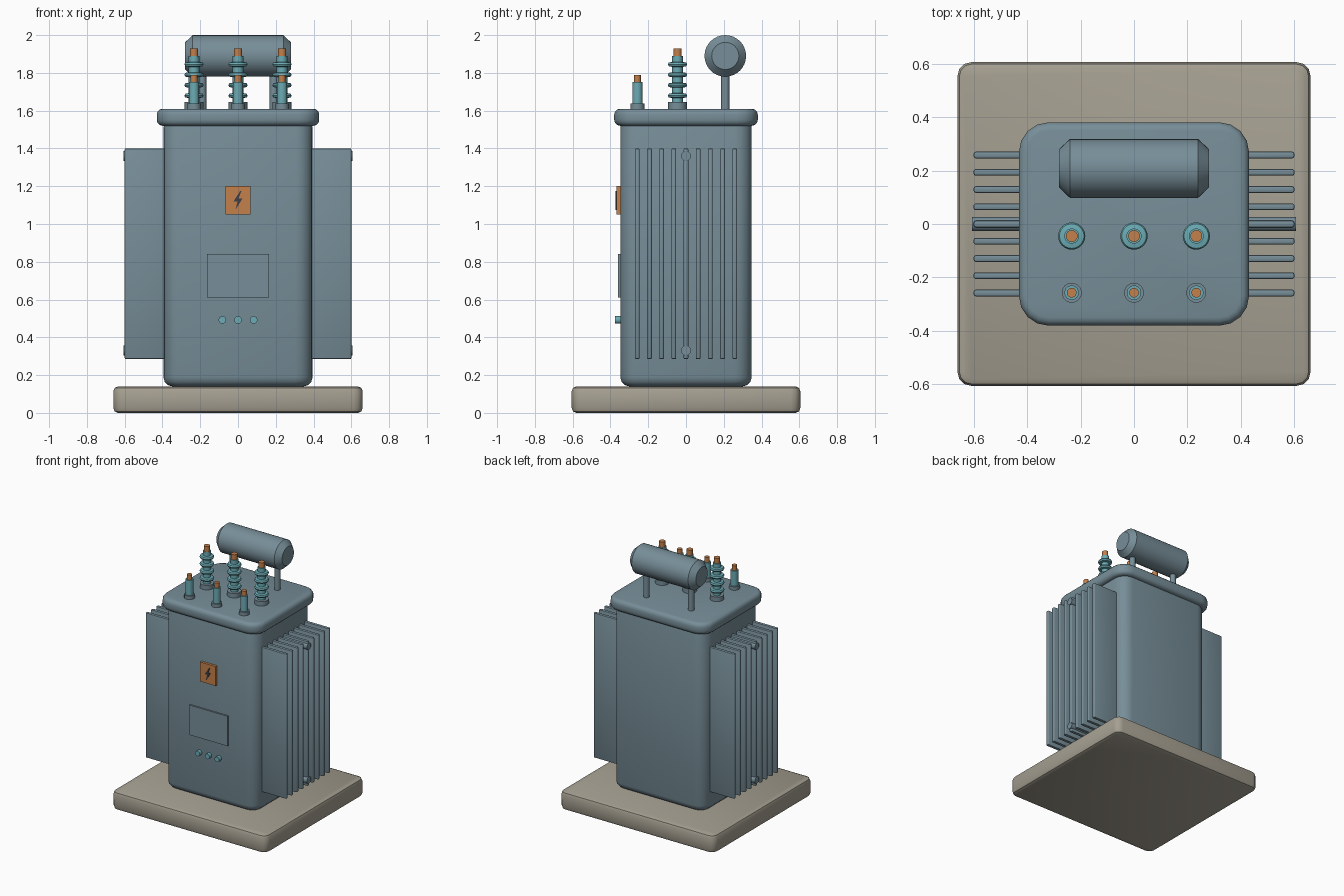
import bpy, bmesh, math
from mathutils import Matrix, Vector

if "Cube" in bpy.data.objects:
    bpy.data.objects.remove(bpy.data.objects["Cube"], do_unlink=True)


def material(name, rgb):
    m = bpy.data.materials.new(name)
    m.use_nodes = True
    m.diffuse_color = (*rgb, 1)
    m.node_tree.nodes["Principled BSDF"].inputs["Base Color"].default_value = (*rgb, 1)
    return m


STEEL = material("blue grey steel", (0.185, 0.27, 0.315))
CONCRETE = material("concrete", (0.38, 0.35, 0.285))
GLAZE = material("teal glaze", (0.15, 0.41, 0.46))
COPPER = material("copper orange", (0.55, 0.215, 0.07))
DARK = material("dark mark", (0.05, 0.05, 0.06))


def finish(name, bm, mat):
    bmesh.ops.recalc_face_normals(bm, faces=bm.faces)
    me = bpy.data.meshes.new(name)
    bm.to_mesh(me)
    bm.free()
    me.materials.append(mat)
    ob = bpy.data.objects.new(name, me)
    bpy.context.collection.objects.link(ob)
    bpy.ops.object.select_all(action='DESELECT')
    ob.select_set(True)
    bpy.context.view_layer.objects.active = ob
    bpy.ops.object.shade_smooth_by_angle(angle=math.radians(35))
    return ob


def box(name, mat, lo, hi, corner=0, edge=0, segs=3):
    """Box with rounded upright corners, then rounded top and bottom rims."""
    lo, hi = Vector(lo), Vector(hi)
    bm = bmesh.new()
    bmesh.ops.create_cube(bm, size=1)
    bmesh.ops.scale(bm, vec=hi - lo, verts=bm.verts)
    bmesh.ops.translate(bm, vec=(lo + hi) / 2, verts=bm.verts)
    if corner:
        up = [e for e in bm.edges if abs(e.verts[0].co.z - e.verts[1].co.z) > 1e-4]
        bmesh.ops.bevel(bm, geom=up, offset=corner, segments=segs + 1,
                        profile=0.5, affect='EDGES')
    if edge:
        rim = [e for e in bm.edges if abs(e.verts[0].co.z - e.verts[1].co.z) < 1e-4]
        bmesh.ops.bevel(bm, geom=rim, offset=edge, segments=segs,
                        profile=0.5, affect='EDGES')
    return finish(name, bm, mat)


def turned(name, mat, profile, origin, axis='Z', sides=24):
    """Closed solid turned from (radius, height) pairs along an axis."""
    bm = bmesh.new()
    rings = []
    for r, h in profile:
        rings.append([bm.verts.new((r * math.cos(2 * math.pi * i / sides),
                                    r * math.sin(2 * math.pi * i / sides), h))
                      for i in range(sides)])
    for a, b in zip(rings, rings[1:]):
        for i in range(sides):
            j = (i + 1) % sides
            bm.faces.new((a[i], a[j], b[j], b[i]))
    bm.faces.new(rings[0])
    bm.faces.new(rings[-1])
    if axis != 'Z':
        rot = Matrix.Rotation(math.pi / 2, 4, 'Y' if axis == 'X' else 'X')
        bmesh.ops.transform(bm, matrix=rot, verts=bm.verts)
    bmesh.ops.translate(bm, vec=origin, verts=bm.verts)
    return finish(name, bm, mat)


def rod(name, mat, r, length, origin, axis='Z'):
    return turned(name, mat, [(r, 0), (r, length)], origin, axis)


# Plinth, tank and lid
box("plinth", CONCRETE, (-.66, -.605, 0), (.66, .605, .14), .05, .025, 2)
box("tank", STEEL, (-.395, -.348, .14), (.395, .348, 1.56), .09, .05)
box("lid", STEEL, (-.43, -.38, 1.52), (.43, .38, 1.61), .11, .03)

# Cooling fins and header pipes on both sides
for side, label in ((1, "left"), (-1, "right")):
    for i in range(9):
        y = (i - 4) * .0645
        xs = sorted((side * .37, side * .6))
        box(f"{label}_fin_{i + 1}", STEEL, (xs[0], y - .0125, .285),
            (xs[1], y + .0125, 1.4), .009, .006, 2)
    for z, level in ((.33, "lower"), (1.36, "upper")):
        rod(f"{label}_{level}_header", STEEL, .026, .235,
            (.37 if side > 0 else -.605, 0, z), 'X')

# Oil drum on two posts
turned("oil_drum", STEEL, [(.072, -.28), (.11, -.24), (.11, .24), (.072, .28)],
       (0, .208, 1.89), 'X', 32)
for side, label in ((1, "left"), (-1, "right")):
    rod(f"{label}_drum_post", STEEL, .022, .22, (side * .19, .208, 1.6))

# Bushings
tall = [(.028, 0)]
for k in range(4):
    z = .04 + k * .055
    tall += [(.028, z - .013), (.046, z - .01), (.051, z),
             (.046, z + .01), (.028, z + .013)]
tall.append((.028, .25))
for x, label in ((-.233, "right"), (0, "middle"), (.233, "left")):
    rod(f"{label}_tall_bushing_base", STEEL, .05, .04, (x, -.045, 1.605))
    turned(f"{label}_tall_insulator", GLAZE, tall, (x, -.045, 1.64))
    rod(f"{label}_tall_terminal", COPPER, .022, .045, (x, -.045, 1.885))
    rod(f"{label}_short_bushing_base", STEEL, .037, .032, (x, -.257, 1.605))
    rod(f"{label}_short_insulator", GLAZE, .027, .118, (x, -.257, 1.635))
    rod(f"{label}_short_terminal", COPPER, .018, .04, (x, -.257, 1.75))

# Front panel, buttons and warning sign
box("control_panel", STEEL, (-.163, -.36, .61), (.163, -.34, .84))
for x, label in ((-.083, "right"), (0, "middle"), (.083, "left")):
    rod(f"{label}_button", GLAZE, .02, .035, (x, -.34, .492), 'Y')
box("warning_sign", COPPER, (-.066, -.367, 1.05), (.066, -.34, 1.2))
bolt = [(.012, .05), (-.024, -.006), (-.003, -.006), (-.014, -.05),
        (.024, .01), (.003, .01), (.018, .05)]
bm = bmesh.new()
face = bm.faces.new([bm.verts.new((x, -.366, 1.125 + z)) for x, z in bolt])
ext = bmesh.ops.extrude_face_region(bm, geom=[face], use_keep_orig=True)
bmesh.ops.translate(bm, vec=(0, -.006, 0),
                    verts=[v for v in ext["geom"] if isinstance(v, bmesh.types.BMVert)])
finish("warning_bolt", bm, DARK)
